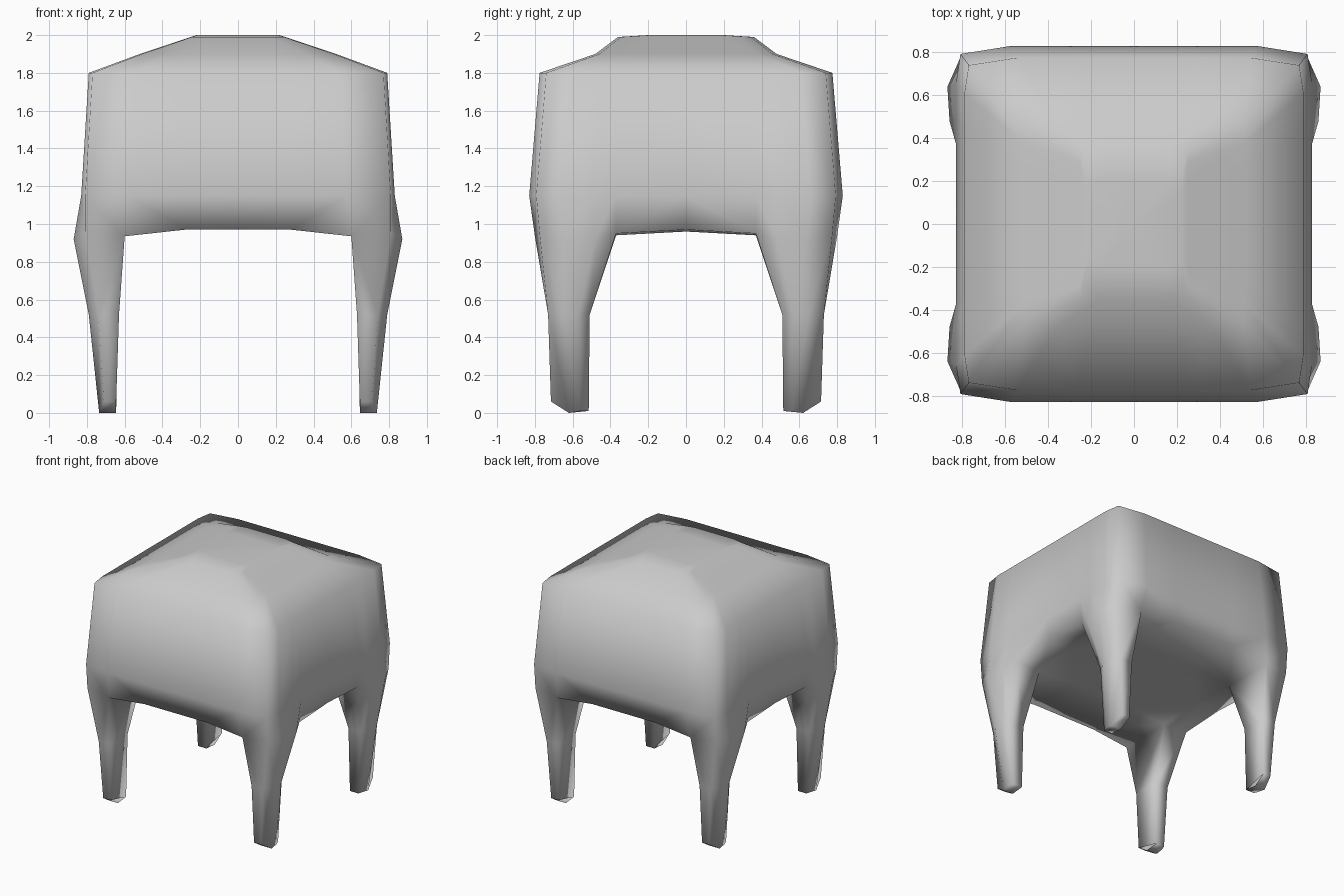
import bpy, bmesh

if "Cube" in bpy.data.objects:
    bpy.data.objects.remove(bpy.data.objects["Cube"])

# Quarter outline of the cushion, from the middle of the back to the middle of the side
OUTLINE = [(0, 1), (.34, 1), (.69, 1), (.975, .955), (1, .79), (1, .58), (1, .45), (1, 0)]

bm = bmesh.new()


def add(points):
    return [bm.verts.new(p) for p in points]


def ring(hx, hy, z):
    return add([(x * hx, y * hy, z) for x, y in OUTLINE])


def bridge(a, b, closed=False):
    n = len(a)
    for i in range(n if closed else n - 1):
        j = (i + 1) % n
        bm.faces.new((a[i], a[j], b[j], b[i]))


# Lower rim, bulging out at the leg
base = add([(0, .80, .97), (.28, .80, .97), (.60, .80, .935), (.81, .775, .95),
            (.87, .64, .92), (.86, .48, .92), (.81, .37, .95), (.81, 0, .97)])

# Cushion sides and domed top
levels = [base, ring(.83, .83, 1.15), ring(.79, .775, 1.8),
          ring(.52, .48, 1.9), ring(.25, .36, 1.99), ring(.22, .20, 2.0)]
for lower, upper in zip(levels, levels[1:]):
    bridge(lower, upper)
bm.faces.new(levels[-1] + add([(0, 0, 2.0)]))

# Underside
a, b, c, d, e, f, g, h = base
inner, p, q, r, s, o = add([(.60, .37, .94), (.28, .37, .97), (0, .37, .97),
                            (.28, 0, .97), (.60, 0, .96), (0, 0, .97)])
for face in ((a, b, p, q), (b, c, inner, p), (q, p, r, o),
             (p, inner, s, r), (inner, g, h, s)):
    bm.faces.new(face)

# Tapered leg
hip = [c, d, e, f, g, inner]
knee = add([(x, y, .52) for x, y in
            [(.63, .725), (.74, .73), (.79, .65), (.785, .57), (.75, .51), (.635, .51)]])
foot = add([(.645, .715, .06), (.71, .715, .06), (.735, .62, 0),
            (.735, .56, .01), (.72, .515, .01), (.645, .515, .01)])
bridge(hip, knee, True)
bridge(knee, foot, True)
middle = add([(.645, .62, 0)])[0]
bm.faces.new((foot[0], foot[1], foot[2], middle))
bm.faces.new((middle, foot[2], foot[3], foot[4], foot[5]))

# Mirror to all four corners
for axis in ((-1, 1, 1), (1, -1, 1)):
    copy = bmesh.ops.duplicate(bm, geom=bm.verts[:] + bm.edges[:] + bm.faces[:])
    verts = [v for v in copy["geom"] if isinstance(v, bmesh.types.BMVert)]
    bmesh.ops.scale(bm, vec=axis, verts=verts)
    bmesh.ops.remove_doubles(bm, verts=bm.verts[:], dist=.0005)
bmesh.ops.recalc_face_normals(bm, faces=bm.faces[:])
for face in bm.faces:
    face.smooth = True

mesh = bpy.data.meshes.new("stool")
bm.to_mesh(mesh)
bm.free()
bpy.context.collection.objects.link(bpy.data.objects.new("stool", mesh))
